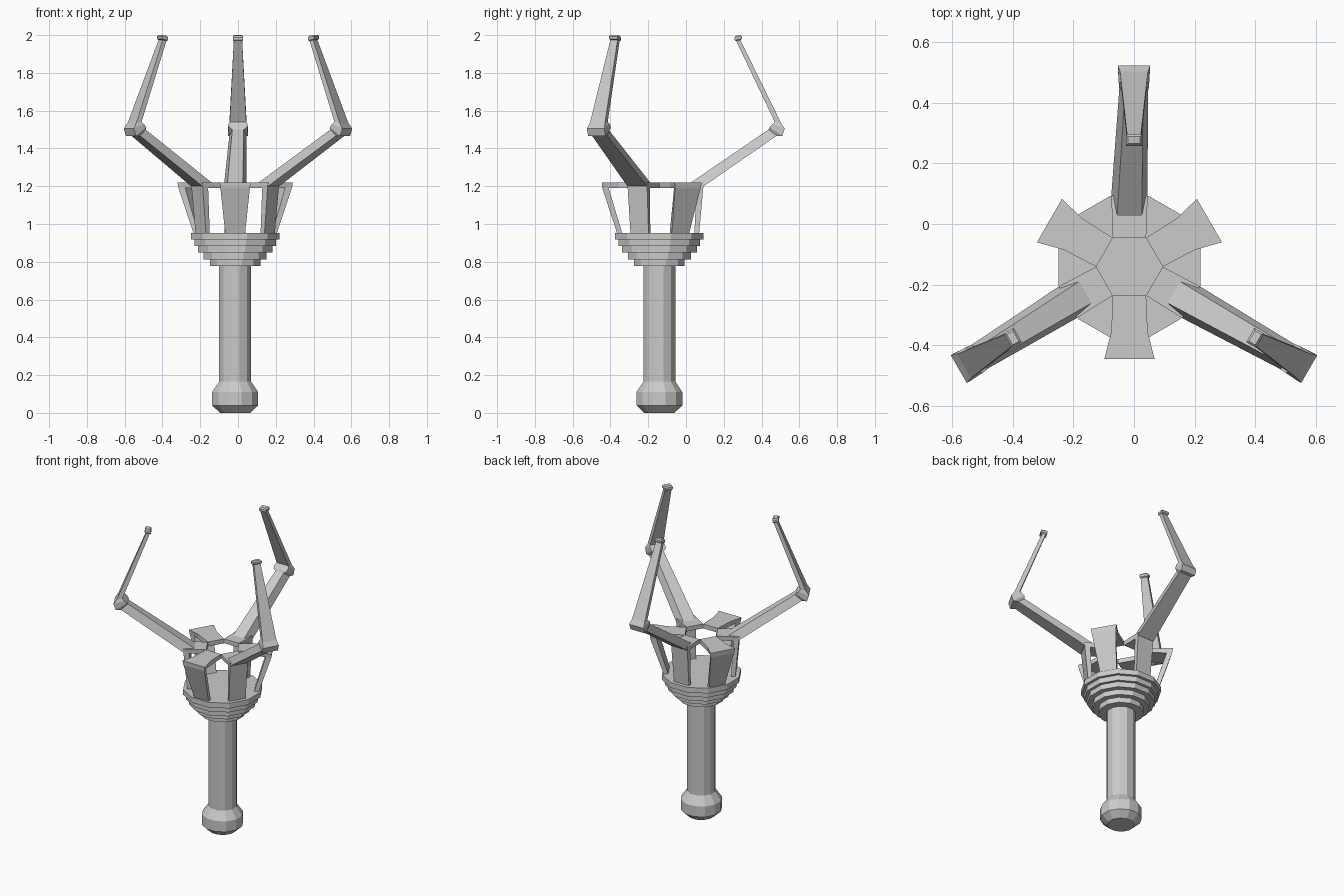
import bpy, bmesh, math
from mathutils import Vector

if "Cube" in bpy.data.objects:
    bpy.data.objects.remove(bpy.data.objects["Cube"])

AXIS = Vector((-0.015, -0.141, 0))       # centre of the handle and crown
ARM_AXIS = Vector((0.0, -0.145, 0))      # centre of the elbows and tips


def finish(name, bm):
    bmesh.ops.recalc_face_normals(bm, faces=bm.faces)
    mesh = bpy.data.meshes.new(name)
    bm.to_mesh(mesh)
    bm.free()
    obj = bpy.data.objects.new(name, mesh)
    bpy.context.collection.objects.link(obj)
    return obj


def loft(name, rings):
    """Skin a list of equal-length point loops and cap both ends."""
    bm = bmesh.new()
    loops = [[bm.verts.new(p) for p in ring] for ring in rings]
    n = len(loops[0])
    for a, b in zip(loops, loops[1:]):
        for i in range(n):
            j = (i + 1) % n
            bm.faces.new((a[i], a[j], b[j], b[i]))
    bm.faces.new(loops[0])
    bm.faces.new(loops[-1])
    return finish(name, bm)


def lathe(name, profile, sides=12):
    """Faceted turned part; profile radii are measured to the flats."""
    k = 1 / math.cos(math.pi / sides)
    angles = [(i + 0.5) * math.tau / sides for i in range(sides)]
    return loft(name, [[AXIS + Vector((r * k * math.cos(a), r * k * math.sin(a), z))
                        for a in angles] for r, z in profile])


def radial_bar(name, degrees, sections, lean=0.0):
    """Four-sided bar in a radial plane. Section: inner r, z, half width, outer r, z, half width."""
    a = math.radians(degrees)
    out = Vector((math.cos(a), math.sin(a), 0))
    side = Vector((-math.sin(a), math.cos(a), 0))

    def point(r, z, w):
        base = ARM_AXIS if z > 1.4 else AXIS
        if z > 1.9:
            r += lean
        return base + out * r + side * w + Vector((0, 0, z))

    return loft(name, [[point(ri, zi, wi), point(ri, zi, -wi),
                        point(ro, zo, -wo), point(ro, zo, wo)]
                       for ri, zi, wi, ro, zo, wo in sections])


# Handle with pommel
lathe("handle", [(0.08, 0), (0.122, 0.04), (0.122, 0.11), (0.085, 0.165), (0.085, 0.80)])

# Stepped cup
steps = [0.133, 0.167, 0.198, 0.216, 0.234]
h = 0.175 / len(steps)
profile = []
for i, r in enumerate(steps):
    profile += [(r, 0.778 + i * h), (r, 0.778 + (i + 1) * h)]
lathe("stepped_cup", profile)

# Short flared brackets of the crown
bracket = [
    (0.195, 0.945, 0.05, 0.222, 0.945, 0.052),
    (0.268, 1.19, 0.065, 0.302, 1.19, 0.078),
    (0.268, 1.191, 0.065, 0.305, 1.22, 0.083),
    (0.215, 1.191, 0.06, 0.215, 1.22, 0.06),
    (0.095, 1.191, 0.055, 0.095, 1.22, 0.055),
]
# Upright brackets that carry the arms
arm_bracket = [
    (0.185, 0.945, 0.052, 0.21, 0.945, 0.055),
    (0.197, 1.191, 0.055, 0.235, 1.22, 0.06),
    (0.095, 1.191, 0.055, 0.095, 1.22, 0.055),
]
# Bent arm: lower part, elbow knuckle, upper part, tip cap
arm = [
    (0.165, 1.218, 0.041, 0.235, 1.20, 0.06),
    (0.582, 1.50, 0.03, 0.625, 1.467, 0.046),
    (0.588, 1.512, 0.048, 0.655, 1.467, 0.053),
    (0.605, 1.53, 0.05, 0.668, 1.505, 0.053),
    (0.615, 1.54, 0.044, 0.648, 1.535, 0.046),
    (0.411, 1.968, 0.022, 0.433, 1.974, 0.022),
    (0.403, 1.973, 0.027, 0.441, 1.98, 0.027),
    (0.403, 1.988, 0.027, 0.441, 1.993, 0.027),
    (0.410, 1.997, 0.02, 0.434, 2.0, 0.02),
]
for i in range(3):
    radial_bar(f"crown_bracket_{i + 1}", 30 + 120 * i, bracket)
    radial_bar(f"arm_bracket_{i + 1}", 90 + 120 * i, arm_bracket)
    radial_bar(f"bent_arm_{i + 1}", 90 + 120 * i, arm, lean=0.04 if i else 0.0)
